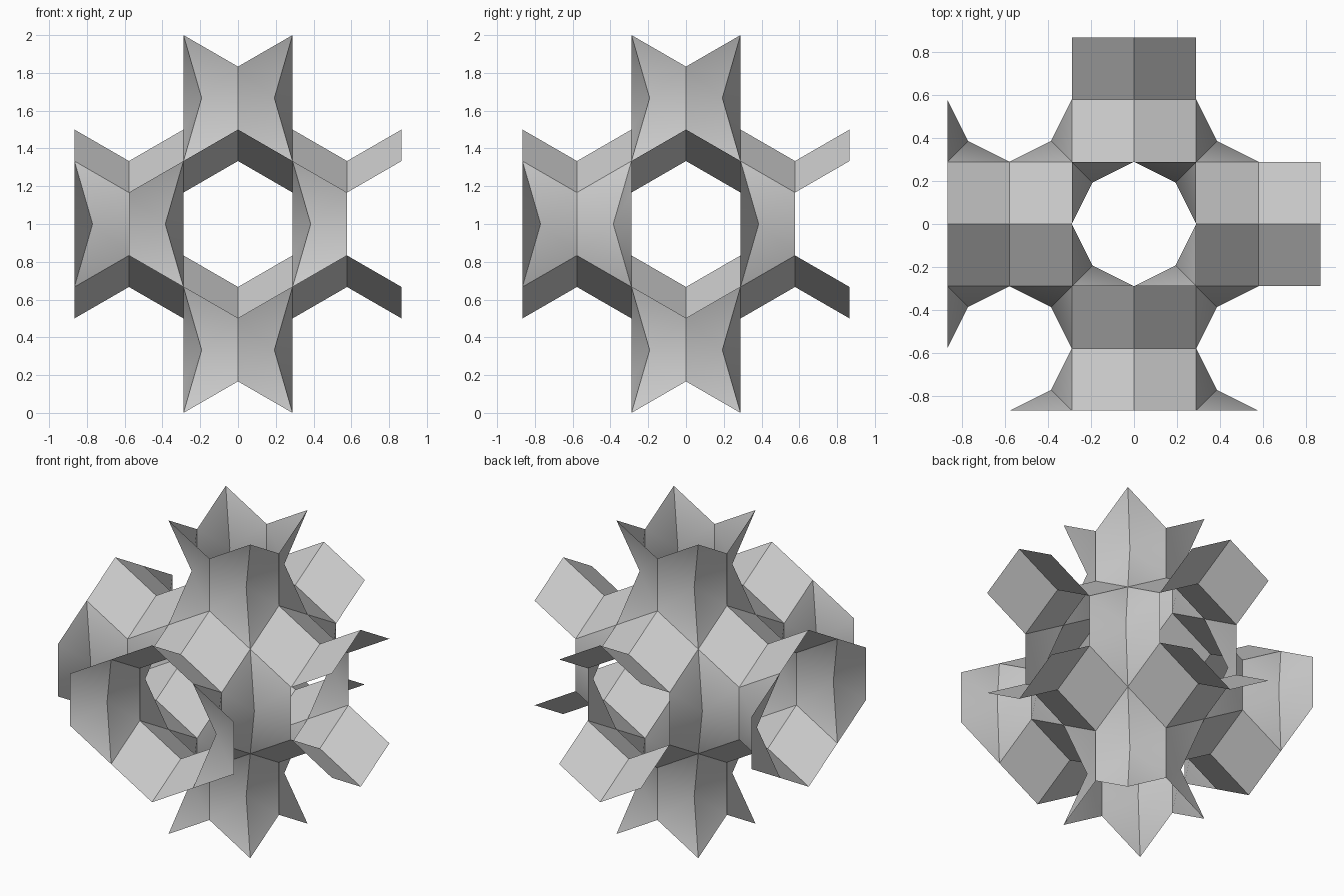
import bpy, bmesh, math
from mathutils import Vector

cube = bpy.data.objects.get("Cube")
if cube:
    bpy.data.objects.remove(cube)

H = 1 / 6                    # vertical rise of a sloping edge
A = 0.5 / math.sqrt(3)       # horizontal run of a sloping edge

grey = bpy.data.materials.new("plain_grey")
grey.use_nodes = True
COLOUR = (0.6, 0.6, 0.6, 1)
grey.diffuse_color = COLOUR
grey.node_tree.nodes["Principled BSDF"].inputs["Base Color"].default_value = COLOUR


def add_face(bm, points, facing):
    """Add one face whose normal looks towards the given direction."""
    face = bm.faces.new([bm.verts.new(p) for p in points])
    face.normal_update()
    if face.normal.dot(Vector(facing)) < 0:
        face.normal_flip()
    return face


def finish(bm, name):
    bmesh.ops.remove_doubles(bm, verts=bm.verts, dist=0.001)
    mesh = bpy.data.meshes.new(name)
    bm.to_mesh(mesh)
    bm.free()
    mesh.materials.append(grey)
    obj = bpy.data.objects.new(name, mesh)
    bpy.context.collection.objects.link(obj)
    bpy.ops.object.select_all(action='DESELECT')
    obj.select_set(True)
    bpy.context.view_layer.objects.active = obj
    bpy.ops.object.shade_smooth_by_angle(angle=math.radians(30))


def column(name, centre, quadrants, outward):
    """Column walls: one folded hexagon per quadrant, fanned about its middle."""
    bm = bmesh.new()
    for sx, sy in quadrants:
        rim = [(0, sy, 1), (sx, sy, 2), (sx, 0, 1),
               (sx, 0, -1), (sx, sy, -2), (0, sy, -1)]
        rim = [Vector(centre) + Vector((x * A, y * A, z * H)) for x, y, z in rim]
        middle = sum(rim, Vector()) / len(rim)
        for i, p in enumerate(rim):
            add_face(bm, [middle, p, rim[(i + 1) % len(rim)]],
                     (sx * outward, sy * outward, 0))
    finish(bm, name)


def arm(name, direction, up):
    """Folded roof running outwards: a ridge along it and a valley across it."""
    d = Vector(direction)
    side = Vector((-d.y, d.x, 0))

    def point(u, v):
        rise = 3 - abs(v) - (u == 2)
        return d * u * A + side * v * A + Vector((0, 0, 1 + up * rise * H))

    bm = bmesh.new()
    for u in (1, 2):
        for v in (-1, 0):
            add_face(bm, [point(u, v), point(u + 1, v),
                          point(u + 1, v + 1), point(u, v + 1)], (0, 0, up))
    finish(bm, name)


# Central columns, closed all round
ALL = [(1, 1), (-1, 1), (-1, -1), (1, -1)]
column("upper_column", (0, 0, 1 + 4 * H), ALL, 1)
column("lower_column", (0, 0, 1 - 4 * H), ALL, 1)

# Corner columns, partly open
CORNERS = {"front_left": (1, -1, [(-1, 1), (-1, -1)]),
           "front_right": (-1, -1, [(1, 1), (1, -1), (-1, 1)]),
           "back_left": (1, 1, [(-1, -1)]),
           "back_right": (-1, 1, [(1, -1), (-1, -1)])}
for label, (x, y, quadrants) in CORNERS.items():
    column(label + "_column", (2 * A * x, 2 * A * y, 1), quadrants, -1)

# Folded arms, above and below
ARMS = {"left": (1, 0, 0), "right": (-1, 0, 0), "back": (0, 1, 0), "front": (0, -1, 0)}
for label, direction in ARMS.items():
    arm("upper_" + label + "_arm", direction, 1)
    arm("lower_" + label + "_arm", direction, -1)
